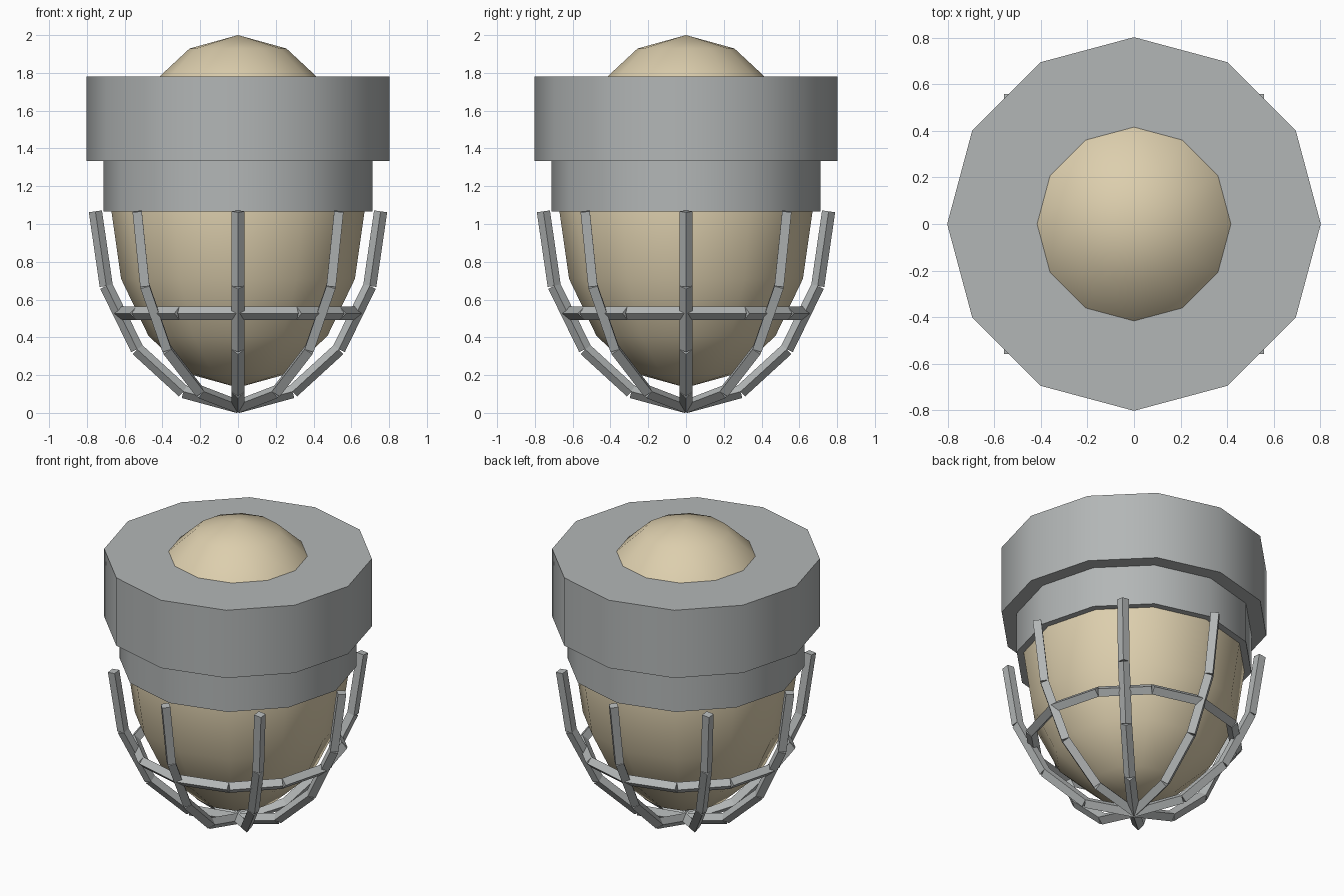
import bpy, bmesh
from math import sin, cos, pi, radians
from mathutils import Vector, Matrix

if "Cube" in bpy.data.objects:
    bpy.data.objects.remove(bpy.data.objects["Cube"], do_unlink=True)


def material(name, color):
    m = bpy.data.materials.new(name)
    m.use_nodes = True
    m.diffuse_color = color
    m.node_tree.nodes["Principled BSDF"].inputs["Base Color"].default_value = color
    return m


metal = material("grey metal", (0.45, 0.47, 0.47, 1))
glass = material("warm glass", (0.72, 0.62, 0.42, 1))


def smooth(obj):
    bpy.ops.object.select_all(action="DESELECT")
    obj.select_set(True)
    bpy.context.view_layer.objects.active = obj
    bpy.ops.object.shade_smooth_by_angle(angle=radians(40))


def collar(name, radius, bottom, top):
    # Twelve-sided drum with a corner on the x axis
    bpy.ops.mesh.primitive_cylinder_add(
        vertices=12, radius=radius, depth=top - bottom, location=(0, 0, (top + bottom) / 2))
    obj = bpy.context.object
    obj.name = name
    obj.data.materials.append(metal)
    smooth(obj)


def bar(bm, a, b, side, r=0.035):
    # Four-sided rod from a to b, with one corner pointing along side
    axis = (b - a).normalized()
    side = side.normalized()
    other = axis.cross(side)
    rot = Matrix((side, other, axis)).transposed().to_4x4()
    bmesh.ops.create_cone(
        bm, cap_ends=True, segments=4, radius1=r, radius2=r, depth=(b - a).length,
        matrix=Matrix.Translation((a + b) / 2) @ rot)


def cage_part(name, bm):
    mesh = bpy.data.meshes.new(name)
    bmesh.ops.recalc_face_normals(bm, faces=bm.faces)
    bm.to_mesh(mesh)
    bm.free()
    mesh.materials.append(metal)
    bpy.context.collection.objects.link(bpy.data.objects.new(name, mesh))


# Glass globe
CENTER = 1.067
bpy.ops.mesh.primitive_uv_sphere_add(segments=12, ring_count=8, radius=1, location=(0, 0, CENTER))
globe = bpy.context.object
globe.name = "glass_globe"
globe.scale = (0.67, 0.67, 0.933)
bpy.ops.object.transform_apply(location=False, rotation=False, scale=True)
globe.data.materials.append(glass)
smooth(globe)

# Stepped mounting collar
collar("upper_collar", 0.803, 1.333, 1.78)
collar("lower_collar", 0.712, 1.067, 1.333)

# Eight curved guard ribs, each of four straight rods
for i in range(8):
    turn = Matrix.Rotation(i * pi / 4, 3, "Z")
    tangent = turn @ Vector((0, 1, 0))
    path = [turn @ Vector((0.755 * sin(k * pi / 8), 0, CENTER - 1.033 * cos(k * pi / 8)))
            for k in range(5)]
    bm = bmesh.new()
    for a, b in zip(path, path[1:]):
        bar(bm, a, b, tangent)
    cage_part(f"guard_rib_{i + 1}", bm)

# Twelve-sided hoop tying the ribs together
corners = [Vector((0.622 * cos(k * pi / 6), 0.622 * sin(k * pi / 6), 0.527)) for k in range(13)]
bm = bmesh.new()
for a, b in zip(corners, corners[1:]):
    bar(bm, a, b, Vector((0, 0, 1)))
cage_part("guard_hoop", bm)
